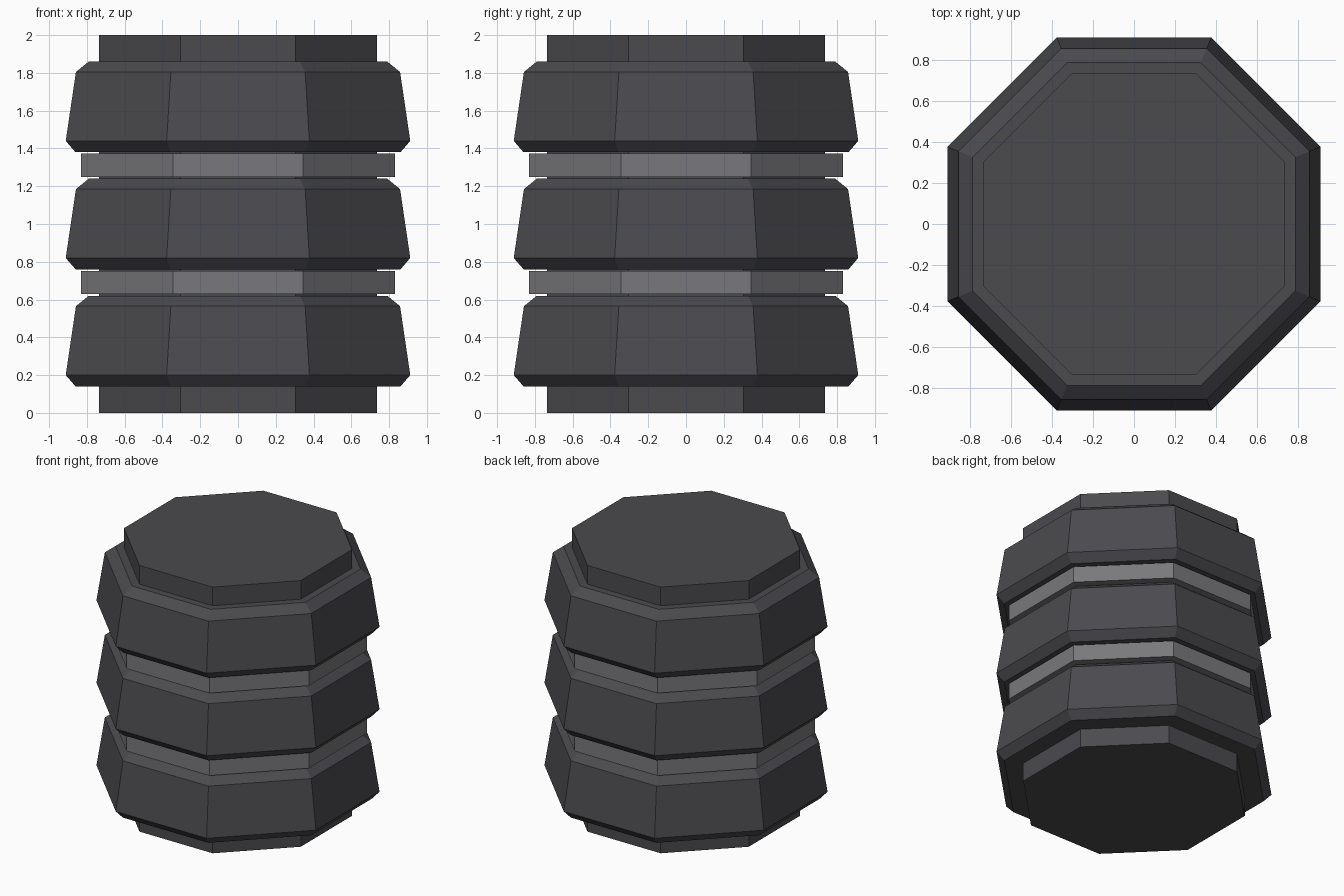
import bpy
import math

cube = bpy.data.objects.get("Cube")
if cube:
    bpy.data.objects.remove(cube, do_unlink=True)

SIDES = 8


def material(name, color):
    mat = bpy.data.materials.new(name)
    mat.use_nodes = True
    mat.diffuse_color = color
    mat.node_tree.nodes["Principled BSDF"].inputs["Base Color"].default_value = color
    return mat


def lathe(name, profile, mat, z=0):
    """Capped octagonal solid from (flat-side radius, height) pairs, bottom to top."""
    verts, faces = [], []
    for apothem, height in profile:
        radius = apothem / math.cos(math.pi / SIDES)
        for i in range(SIDES):
            a = 2 * math.pi * (i + 0.5) / SIDES
            verts.append((radius * math.cos(a), radius * math.sin(a), height))
    for row in range(len(profile) - 1):
        for i in range(SIDES):
            j = (i + 1) % SIDES
            low, high = row * SIDES, (row + 1) * SIDES
            faces.append((low + i, low + j, high + j, high + i))
    faces.append(tuple(reversed(range(SIDES))))
    faces.append(tuple(range(len(verts) - SIDES, len(verts))))
    mesh = bpy.data.meshes.new(name)
    mesh.from_pydata(verts, [], faces)
    mesh.materials.append(mat)
    obj = bpy.data.objects.new(name, mesh)
    obj.location.z = z
    bpy.context.collection.objects.link(obj)
    return obj


dark = material("dark grey", (0.07, 0.068, 0.076, 1))
light = material("light grey", (0.19, 0.187, 0.2, 1))

# Central column
lathe("core", [(0.735, 0), (0.735, 2)], dark)

# Three flared collars with chamfered rims
collar = [(0.86, 0), (0.912, 0.06), (0.858, 0.425), (0.79, 0.48)]
for n, z in enumerate((0.14, 0.76, 1.38)):
    lathe(f"collar_{n + 1}", collar, dark, z)

# Two lighter bands in the gaps
for n, z in enumerate((0.63, 1.25)):
    lathe(f"band_{n + 1}", [(0.83, 0), (0.83, 0.122)], light, z)
